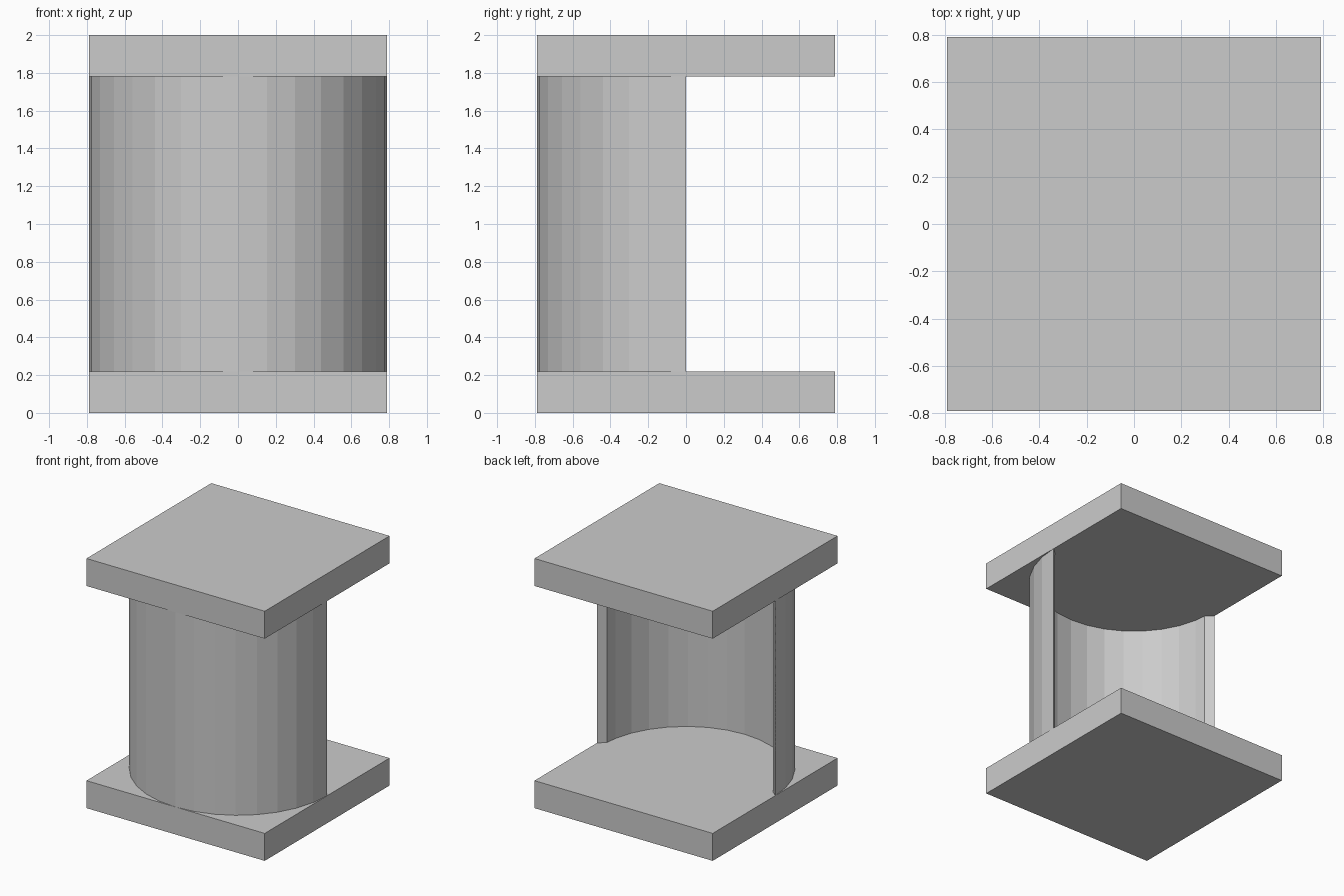
import bpy, bmesh
from math import sin, cos, radians
from mathutils import Vector

if "Cube" in bpy.data.objects:
    bpy.data.objects.remove(bpy.data.objects["Cube"])

HALF = 0.79      # half width of the plates and outer radius of the shell
PLATE = 0.22     # plate thickness
R_IN = 0.738     # inner radius of the shell
SIDES = 16       # facets in the half circle


def add_object(name, bm):
    bmesh.ops.recalc_face_normals(bm, faces=bm.faces[:])
    mesh = bpy.data.meshes.new(name)
    bm.to_mesh(mesh)
    bm.free()
    obj = bpy.data.objects.new(name, mesh)
    bpy.context.collection.objects.link(obj)
    return obj


def plate(name, z_low):
    bm = bmesh.new()
    bmesh.ops.create_cube(bm, size=1)
    bmesh.ops.scale(bm, vec=(2 * HALF, 2 * HALF, PLATE), verts=bm.verts[:])
    bmesh.ops.translate(bm, vec=(0, 0, z_low + PLATE / 2), verts=bm.verts[:])
    return add_object(name, bm)


# Square plates at bottom and top
plate("base_plate", 0)
plate("top_plate", 2 - PLATE)

# Curved half-round wall, open to the back, with slanted end faces
bm = bmesh.new()
columns = []
for i in range(SIDES + 1):
    a = radians(180 + 180 * i / SIDES)
    outer = Vector((HALF * cos(a), HALF * sin(a)))
    inner = Vector((R_IN * cos(a), R_IN * sin(a)))
    if i in (0, SIDES):
        inner.y = -0.05
        inner.x *= 0.995
    columns.append([bm.verts.new((p.x, p.y, z)) for p, z in (
        (outer, PLATE), (outer, 2 - PLATE), (inner, 2 - PLATE), (inner, PLATE))])
for a, b in zip(columns, columns[1:]):
    for k in range(4):
        n = (k + 1) % 4
        bm.faces.new((a[k], b[k], b[n], a[n]))
bm.faces.new(columns[0])
bm.faces.new(columns[-1])
add_object("curved_wall", bm)
